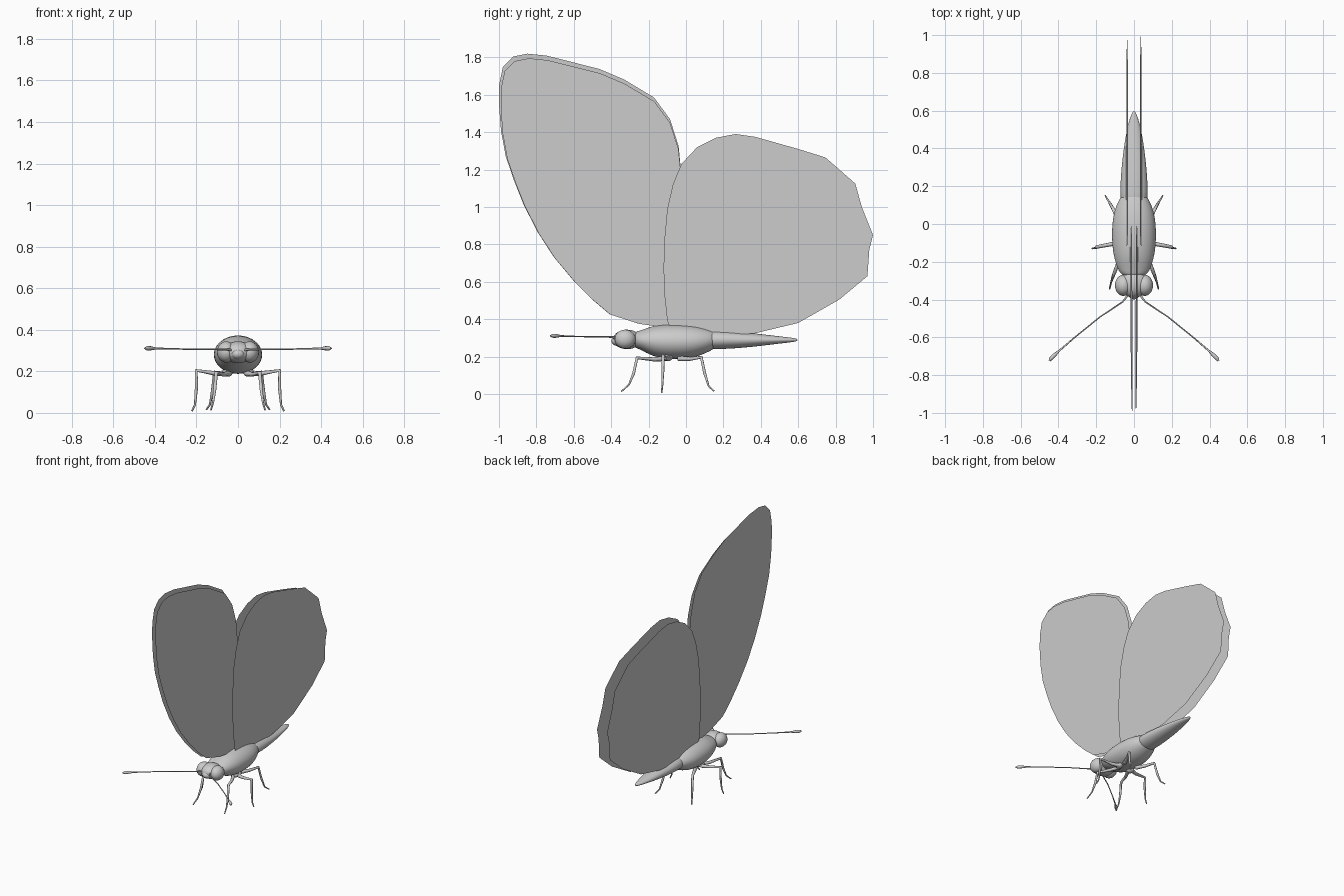
import bpy, bmesh
from math import sin, cos, pi

cube = bpy.data.objects.get("Cube")
if cube:
    bpy.data.objects.remove(cube, do_unlink=True)

grey = bpy.data.materials.new("plain_grey")
grey.use_nodes = True
grey.diffuse_color = (0.6, 0.6, 0.6, 1)
grey.node_tree.nodes["Principled BSDF"].inputs["Base Color"].default_value = grey.diffuse_color


def add_object(name, data):
    ob = bpy.data.objects.new(name, data)
    bpy.context.scene.collection.objects.link(ob)
    data.materials.append(grey)
    return ob


def mesh_object(name, bm, smooth=True):
    mesh = bpy.data.meshes.new(name)
    bmesh.ops.recalc_face_normals(bm, faces=bm.faces)
    for face in bm.faces:
        face.smooth = smooth
    bm.to_mesh(mesh)
    bm.free()
    return add_object(name, mesh)


def loft(name, sections, segments=20):
    """Skin elliptical sections (y, centre z, half width, half height)."""
    bm = bmesh.new()
    rings = []
    for y, z, w, h in sections:
        angles = [2 * pi * i / segments for i in range(segments)]
        rings.append([bm.verts.new((w * cos(a), y, z + h * sin(a))) for a in angles])
    for a, b in zip(rings, rings[1:]):
        for i in range(segments):
            j = (i + 1) % segments
            bm.faces.new((a[i], a[j], b[j], b[i]))
    bm.faces.new(rings[0])
    bm.faces.new(rings[-1])
    ob = mesh_object(name, bm)
    ob.modifiers.new("round", 'SUBSURF').levels = 1
    ob.modifiers["round"].render_levels = 1


def ball(name, centre, radii):
    bm = bmesh.new()
    bmesh.ops.create_uvsphere(bm, u_segments=24, v_segments=14, radius=1)
    bmesh.ops.scale(bm, vec=radii, verts=bm.verts)
    bmesh.ops.translate(bm, vec=centre, verts=bm.verts)
    mesh_object(name, bm)


def tube(name, points, side):
    """Tapered tube through (x, y, z, radius) points."""
    curve = bpy.data.curves.new(name, 'CURVE')
    curve.dimensions = '3D'
    curve.bevel_depth = 1
    curve.bevel_resolution = 2
    curve.use_fill_caps = True
    spline = curve.splines.new('POLY')
    spline.points.add(len(points) - 1)
    spline.use_smooth = True
    for p, (x, y, z, r) in zip(spline.points, points):
        p.co = (side * x, y, z, 1)
        p.radius = r
    ob = add_object(name, curve)
    bpy.ops.object.select_all(action='DESELECT')
    ob.select_set(True)
    bpy.context.view_layer.objects.active = ob
    bpy.ops.object.convert(target='MESH')


def wing(name, outline, side, x_base, lean, scale):
    """Thin flat sheet leaning inward, scaled about its root."""
    root_y, root_z = outline[0]
    bm = bmesh.new()
    verts = []
    for y, z in outline:
        y = root_y + (y - root_y) * scale[0]
        z = root_z + (z - root_z) * scale[1]
        verts.append(bm.verts.new((side * (x_base - lean * (z - root_z)), y, z)))
    bm.faces.new(verts)
    mesh_object(name, bm, smooth=False)


# Body
loft("thorax", [
    (-.28, .29, .05, .04), (-.26, .29, .075, .046), (-.23, .287, .09, .058),
    (-.19, .284, .103, .077), (-.14, .281, .114, .09), (-.07, .28, .119, .095),
    (0, .28, .117, .092), (.06, .282, .108, .083), (.11, .286, .09, .066),
    (.15, .29, .068, .05), (.17, .29, .04, .03)])
loft("abdomen", [
    (.09, .29, .06, .045), (.13, .29, .073, .052), (.2, .29, .074, .05),
    (.3, .289, .067, .043), (.4, .289, .055, .032), (.48, .289, .042, .022),
    (.55, .289, .026, .014), (.585, .289, .012, .009), (.597, .289, .004, .004)])

# Head
ball("head", (0, -.315, .292), (.075, .075, .052))
ball("snout", (0, -.365, .283), (.034, .034, .026))

# Wing outlines as (y, z), root first
FORE = [
    (-.07, .35), (-.25, .375), (-.405, .425), (-.5, .505), (-.595, .6),
    (-.7, .725), (-.785, .855), (-.86, 1), (-.91, 1.125), (-.955, 1.255),
    (-.98, 1.39), (-.99, 1.52), (-.99, 1.63), (-.97, 1.725), (-.915, 1.78),
    (-.84, 1.795), (-.74, 1.785), (-.62, 1.755), (-.46, 1.715), (-.33, 1.66),
    (-.17, 1.565), (-.085, 1.45), (-.04, 1.31), (-.03, 1.21), (-.01, 1.05),
    (-.01, .85), (-.03, .6)]
HIND = [
    (-.08, .34), (-.1, .39), (-.115, .53), (-.12, .67), (-.115, .83),
    (-.1, .99), (-.07, 1.12), (-.025, 1.23), (.06, 1.32), (.16, 1.37),
    (.265, 1.39), (.37, 1.375), (.6, 1.31), (.745, 1.265), (.82, 1.2),
    (.905, 1.125), (.94, 1), (1, .85), (.98, .77), (.97, .63), (.82, .505),
    (.6, .38), (.37, .325), (.2, .31)]

# Limbs as (x, y, z, radius)
LEGS = {
    "front_leg": [
        (.04, -.11, .19, .014), (.07, -.17, .185, .011), (.105, -.262, .193, .009),
        (.112, -.28, .11, .008), (.12, -.305, .05, .005), (.13, -.345, .014, .004)],
    "middle_leg": [
        (.06, -.09, .19, .014), (.11, -.105, .19, .011), (.2, -.122, .204, .009),
        (.2, -.124, .12, .008), (.207, -.127, .04, .005), (.222, -.13, .008, .004)],
    "hind_leg": [
        (.05, -.04, .19, .014), (.08, .02, .188, .011), (.112, .082, .196, .009),
        (.122, .1, .11, .008), (.135, .122, .04, .005), (.152, .15, .016, .004)]}
ANTENNA = [
    (.035, -.38, .303, .006), (.06, -.412, .305, .004), (.18, -.492, .306, .0035),
    (.31, -.597, .308, .0035), (.395, -.67, .31, .005), (.42, -.693, .311, .01),
    (.437, -.71, .311, .011), (.448, -.724, .311, .005)]

for label, side in (("left", 1), ("right", -1)):
    ball(label + "_eye", (side * .056, -.325, .293), (.045, .056, .051))
    ball(label + "_hip", (side * .05, -.1, .195), (.025, .03, .018))
    fore_scale = (1, 1) if side > 0 else (1.01, 1.017)
    hind_scale = (1, 1) if side > 0 else (.985, .985)
    wing(label + "_forewing", FORE, side, .02, .008, fore_scale)
    wing(label + "_hindwing", HIND, side, .041, .01, hind_scale)
    tube(label + "_antenna", ANTENNA, side)
    for name, points in LEGS.items():
        tube(label + "_" + name, points, side)
